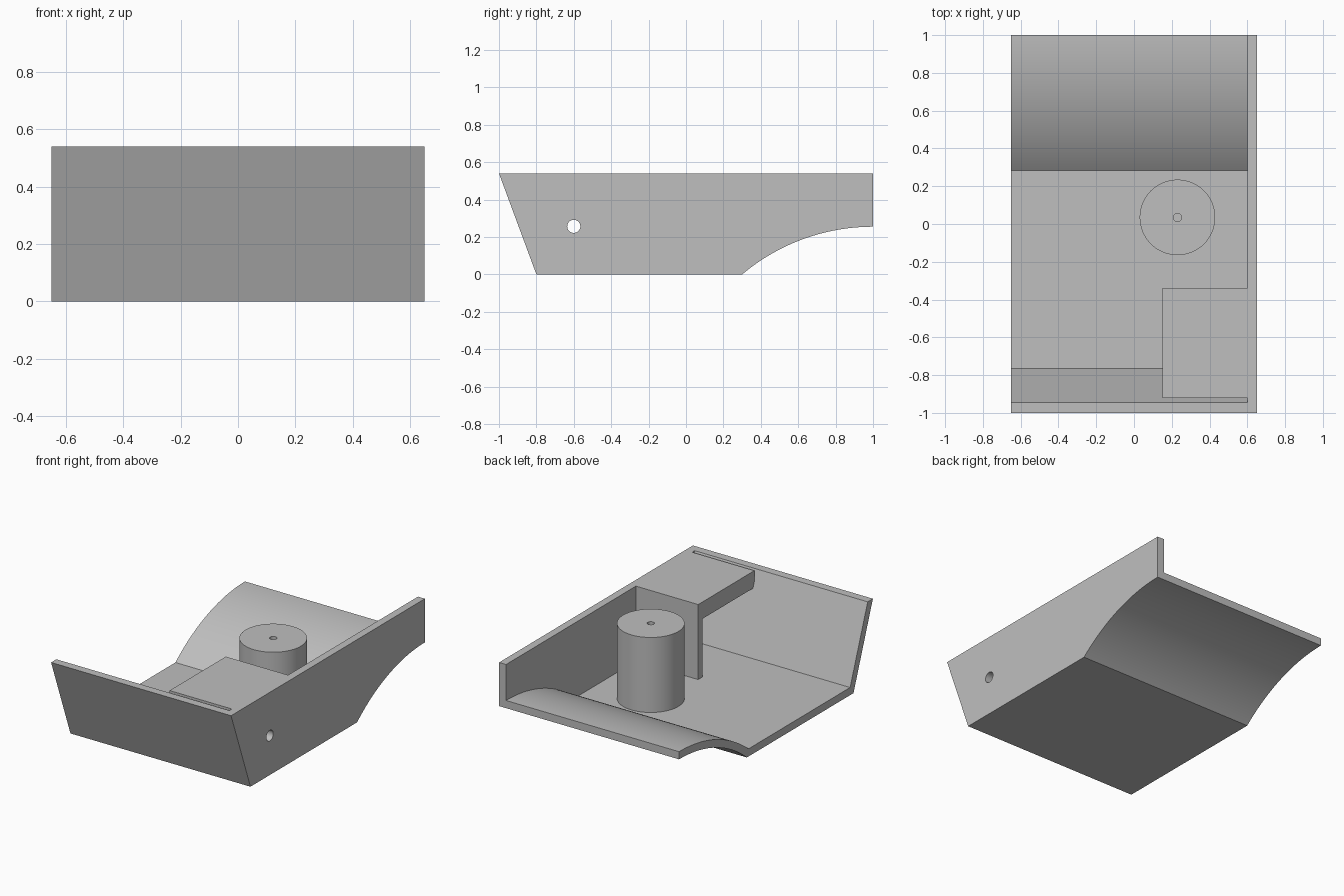
import bpy, bmesh, math
from mathutils import Matrix, Vector

if "Cube" in bpy.data.objects:
    bpy.data.objects.remove(bpy.data.objects["Cube"])

grey = bpy.data.materials.new("warm_grey")
grey.diffuse_color = (0.52, 0.52, 0.52, 1)
grey.use_nodes = True
grey.node_tree.nodes["Principled BSDF"].inputs["Base Color"].default_value = grey.diffuse_color


def finish(name, bm):
    bmesh.ops.recalc_face_normals(bm, faces=bm.faces)
    mesh = bpy.data.meshes.new(name)
    bm.to_mesh(mesh)
    bm.free()
    mesh.materials.append(grey)
    ob = bpy.data.objects.new(name, mesh)
    bpy.context.collection.objects.link(ob)
    return ob


def extrude_x(name, profile, x0, x1):
    """Solid from a (y, z) outline swept along x."""
    bm = bmesh.new()
    face = bm.faces.new([bm.verts.new((x0, y, z)) for y, z in profile])
    out = bmesh.ops.extrude_face_region(bm, geom=[face])["geom"]
    verts = [v for v in out if isinstance(v, bmesh.types.BMVert)]
    bmesh.ops.translate(bm, verts=verts, vec=(x1 - x0, 0, 0))
    return finish(name, bm)


def cylinder(name, centre, radius, depth, axis="Z", sides=64):
    bm = bmesh.new()
    m = Matrix.Translation(Vector(centre))
    if axis == "X":
        m = m @ Matrix.Rotation(math.pi / 2, 4, "Y")
    bmesh.ops.create_cone(bm, cap_ends=True, segments=sides, radius1=radius,
                          radius2=radius, depth=depth, matrix=m)
    return finish(name, bm)


def select(ob):
    bpy.ops.object.select_all(action="DESELECT")
    ob.select_set(True)
    bpy.context.view_layer.objects.active = ob


def cut(ob, cutter):
    mod = ob.modifiers.new("cut", "BOOLEAN")
    mod.operation = "DIFFERENCE"
    mod.solver = "EXACT"
    mod.object = cutter
    select(ob)
    bpy.ops.object.modifier_apply(modifier=mod.name)
    bpy.data.objects.remove(cutter, do_unlink=True)


def smooth(ob):
    select(ob)
    bpy.ops.object.shade_smooth_by_angle(angle=math.radians(30))


TOP, WALL = 0.54, 0.05
ARCH_R, ARCH_Z = 1.088, 0.255 - 1.088     # arch centre sits at y = 1


def arch(radius, z_start, steps=28):
    """Arc from height z_start up to its crest at y = 1."""
    a0 = math.acos((z_start - ARCH_Z) / radius)
    return [(1 - radius * math.sin(a0 * (1 - i / steps)),
             ARCH_Z + radius * math.cos(a0 * (1 - i / steps)))
            for i in range(steps + 1)]


# Tray: slanted front, flat floor, arched rear, one side wall
tray = extrude_x("tray", [(-1, TOP), (-0.8, 0)] + arch(ARCH_R, 0) + [(1, TOP)],
                 -0.65, 0.65)
slope = 0.2 / TOP
inner = arch(ARCH_R + WALL, WALL)
cavity = extrude_x("tray_cavity",
                   [(-0.946 - 0.2 * slope, TOP + 0.2), (-0.765, WALL)] + inner
                   + [(1.2, inner[-1][1]), (1.2, TOP + 0.2)], -0.8, 0.6)
cut(tray, cavity)

# Round hole through the side wall
cut(tray, cylinder("side_hole", (0.625, -0.6, 0.257), 0.035, 0.2, "X", 40))
smooth(tray)

# Shelf with a leg down to the floor
extrude_x("corner_shelf",
          [(-0.92, TOP), (-0.34, TOP), (-0.34, WALL), (-0.385, WALL),
           (-0.385, TOP - 0.11), (-0.92, TOP - 0.11)], 0.15, 0.6)

# Post with a pilot hole in its top
post = cylinder("post", (0.23, 0.035, (TOP + WALL) / 2), 0.2, TOP - WALL)
cut(post, cylinder("pilot_hole", (0.23, 0.035, TOP), 0.022, 0.5, sides=32))
smooth(post)
